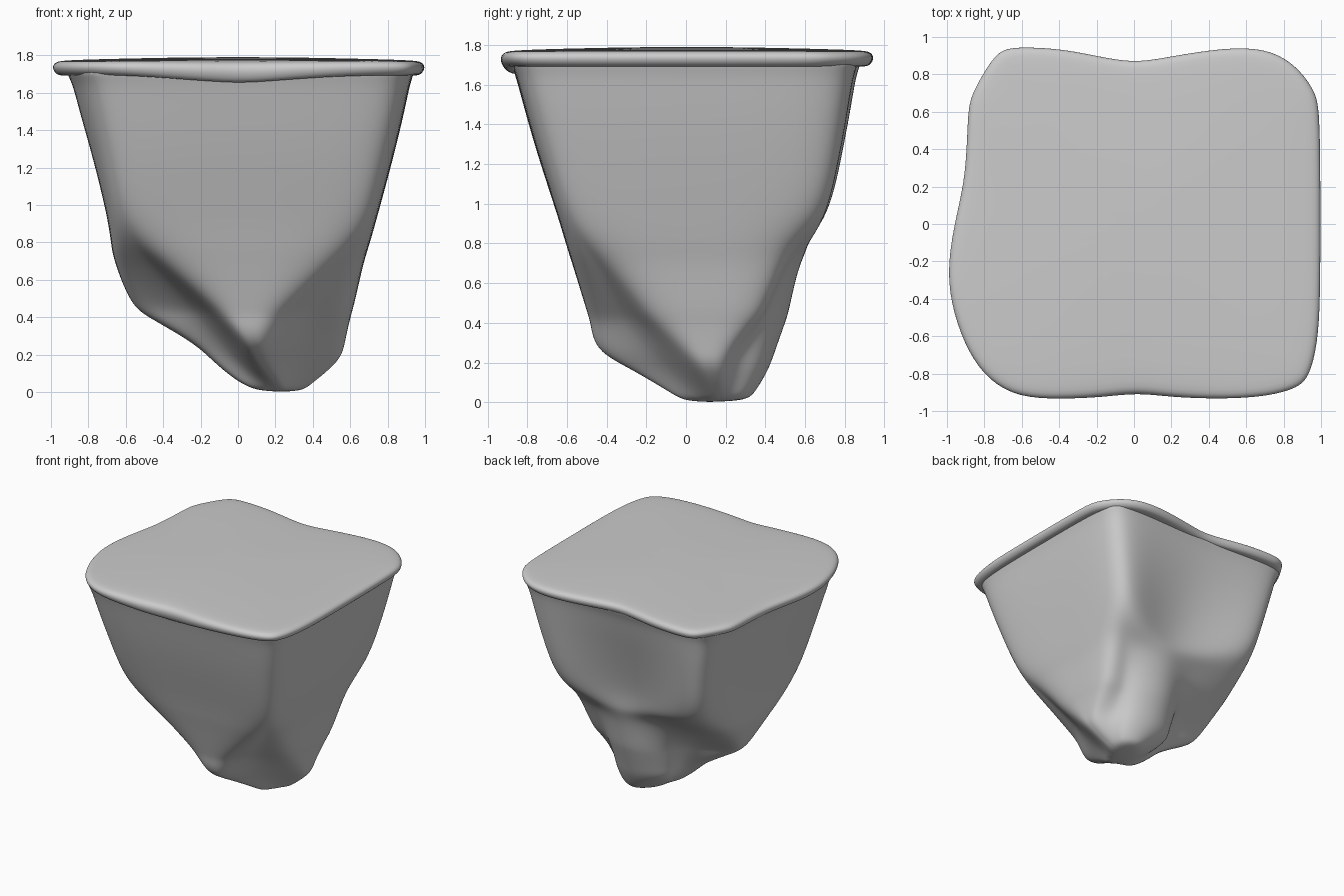
import bpy, bmesh
from mathutils import Vector

if "Cube" in bpy.data.objects:
    bpy.data.objects.remove(bpy.data.objects["Cube"])


def loft(name, rings, levels):
    """Skin closed rings from bottom to top, cap both ends and smooth."""
    bm = bmesh.new()
    loops = [[bm.verts.new(p) for p in ring] for ring in rings]
    n = len(loops[0])
    for a, b in zip(loops, loops[1:]):
        for i in range(n):
            j = (i + 1) % n
            bm.faces.new((a[i], a[j], b[j], b[i]))
    bm.faces.new(loops[0][::-1])
    bm.faces.new(loops[-1])
    bmesh.ops.recalc_face_normals(bm, faces=bm.faces)
    me = bpy.data.meshes.new(name)
    bm.to_mesh(me)
    bm.free()
    for p in me.polygons:
        p.use_smooth = True
    ob = bpy.data.objects.new(name, me)
    bpy.context.collection.objects.link(ob)
    mod = ob.modifiers.new("smooth", 'SUBSURF')
    mod.levels = mod.render_levels = levels
    return ob


def clamp(v, lo, hi):
    return max(lo, min(hi, v))


# Tapered body: z, x min, x max, y min, y max, middle x, middle y, back groove depth
LEVELS = [
    (0.00, 0.12, 0.34, 0.00, 0.33, 0.24, 0.17, 0.00),
    (0.05, 0.00, 0.40, -0.08, 0.38, 0.21, 0.15, 0.00),
    (0.17, -0.14, 0.55, -0.28, 0.45, 0.12, 0.12, 0.00),
    (0.26, -0.23, 0.57, -0.46, 0.48, 0.08, 0.10, 0.00),
    (0.40, -0.48, 0.60, -0.48, 0.53, 0.05, 0.09, 0.00),
    (0.46, -0.57, 0.62, -0.50, 0.55, 0.05, 0.09, 0.00),
    (0.69, -0.66, 0.67, -0.57, 0.61, 0.04, 0.06, 0.02),
    (0.78, -0.68, 0.70, -0.60, 0.70, 0.04, 0.05, 0.07),
    (0.92, -0.70, 0.74, -0.64, 0.75, 0.03, 0.03, 0.20),
    (1.25, -0.79, 0.83, -0.75, 0.82, 0.02, 0.02, 0.16),
    (1.50, -0.87, 0.89, -0.82, 0.86, 0.02, 0.00, 0.10),
    (1.65, -0.91, 0.92, -0.86, 0.88, 0.02, 0.00, 0.07),
    (1.70, -0.94, 0.94, -0.88, 0.90, 0.02, 0.00, 0.06),
    (1.74, -0.94, 0.94, -0.88, 0.90, 0.02, 0.00, 0.06),
]
# Height of the pointed lower end of each face, and inward dent of each following corner
APEX = {"front": 0.25, "right": 0.15, "left": 0.38}
DENTS = (0.20, 0.14, 0.40, 0.42)


def body_ring(z, x0, x1, y0, y1, mx, my, groove):
    def half(side, extent):
        return clamp((z - APEX[side]) * 1.05, 0.15 * extent, 0.74 * extent)

    fx = half("front", (x1 - x0) / 2)
    ry, ly = half("right", (y1 - y0) / 2), half("left", (y1 - y0) / 2)
    # the lower back is a rounded lobe, the upper back a wide grooved face
    lobe = z < 0.8
    top = clamp((z - 0.7) / 0.9, 0, 1)
    if lobe:
        bx = min(0.25, 0.4 * (x1 - x0))
        cx = gx = 0.13 if z > 0.1 else mx
        by = y1 - 0.07
    else:
        bx, cx, gx, by = 0.74 * (x1 - x0) / 2, mx, mx + 0.06 * (1 - top), y1
    lc = min(my, 0.06) - 0.2 * top
    sides = [
        [(clamp(mx - fx, x0, x1), y0), (mx, y0), (clamp(mx + fx, x0, x1), y0)],
        [(x1, clamp(my - ry, y0, y1)), (x1, my), (x1, clamp(my + ry, y0, y1))],
        [(cx + bx, by - (0 if z < 0.7 else 0.02)), (gx, y1 - groove),
         (cx - bx, by - (0.06 if lobe else 0))],
        # the left face bulges in front of its middle
        [(x0 + 0.1 * top, clamp(0.04 + ly, y0, y1)), (x0, lc),
         (x0 + 0.06 * top, clamp(0.04 - ly, y0, y1))],
    ]
    corners = [(x1, y0), (x1, y1), (x0 + 0.1 * top, y1), (x0 + 0.06 * top, y0)]
    ring = []
    for i, side in enumerate(sides):
        ring += [Vector((x, y, z)) for x, y in side]
        mid = (Vector(side[2]) + Vector(sides[(i + 1) % 4][0])) / 2
        low = clamp((0.82 - z) / 0.3, 0, 1) * clamp(z / 0.2, 0, 1)
        if i == 2 and 0.65 < z < 0.8:
            p = mid.lerp(Vector(corners[i]), 0.1 if z < 0.75 else 0.3)
        elif z < 0.82:
            p = mid.lerp(Vector((mx, my)), low * DENTS[i])
        else:
            p = mid.lerp(Vector(corners[i]), 0.35 if i > 1 else 0.5)
        ring.append(Vector((p.x, p.y, z)))
    return ring


loft("tapered_body", [body_ring(*lv) for lv in LEVELS], 3)

# Wavy lid outline seen from above
OUTLINE = [
    (-.70, .94), (-.60, .95), (-.38, .94), (-.15, .89), (.02, .865), (.2, .90),
    (.48, .945), (.70, .945), (.86, .865), (.97, .72), (.995, .62), (1, .3), (1, 0),
    (1, -.4), (.985, -.65), (.94, -.82), (.88, -.88), (.72, -.925), (.48, -.94),
    (.2, -.93), (.02, -.905), (-.17, -.93), (-.4, -.94), (-.62, -.93),
    (-.78, -.84), (-.89, -.69), (-.97, -.48), (-1.005, -.26), (-.965, 0), (-.91, .22),
    (-.895, .45), (-.89, .63), (-.86, .72), (-.76, .89)][::-1]


def lid_ring(scale, z, sag):
    ring = []
    for x, y in OUTLINE:
        # the rim droops at the middle of the front edge
        dip = sag * clamp(1 - abs(x) / 0.6, 0, 1) if y < -0.8 else 0
        ring.append(Vector((x * scale, y * scale, z - dip)))
    return ring


loft("lid", [lid_ring(s, z, d) for s, z, d in (
    (0.85, 1.70, 0.03), (0.94, 1.69, 0.045), (0.98, 1.695, 0.04), (1.003, 1.735, 0.02),
    (0.985, 1.765, 0.01), (0.93, 1.775, 0), (0.5, 1.785, 0), (0.2, 1.79, 0))], 2)
